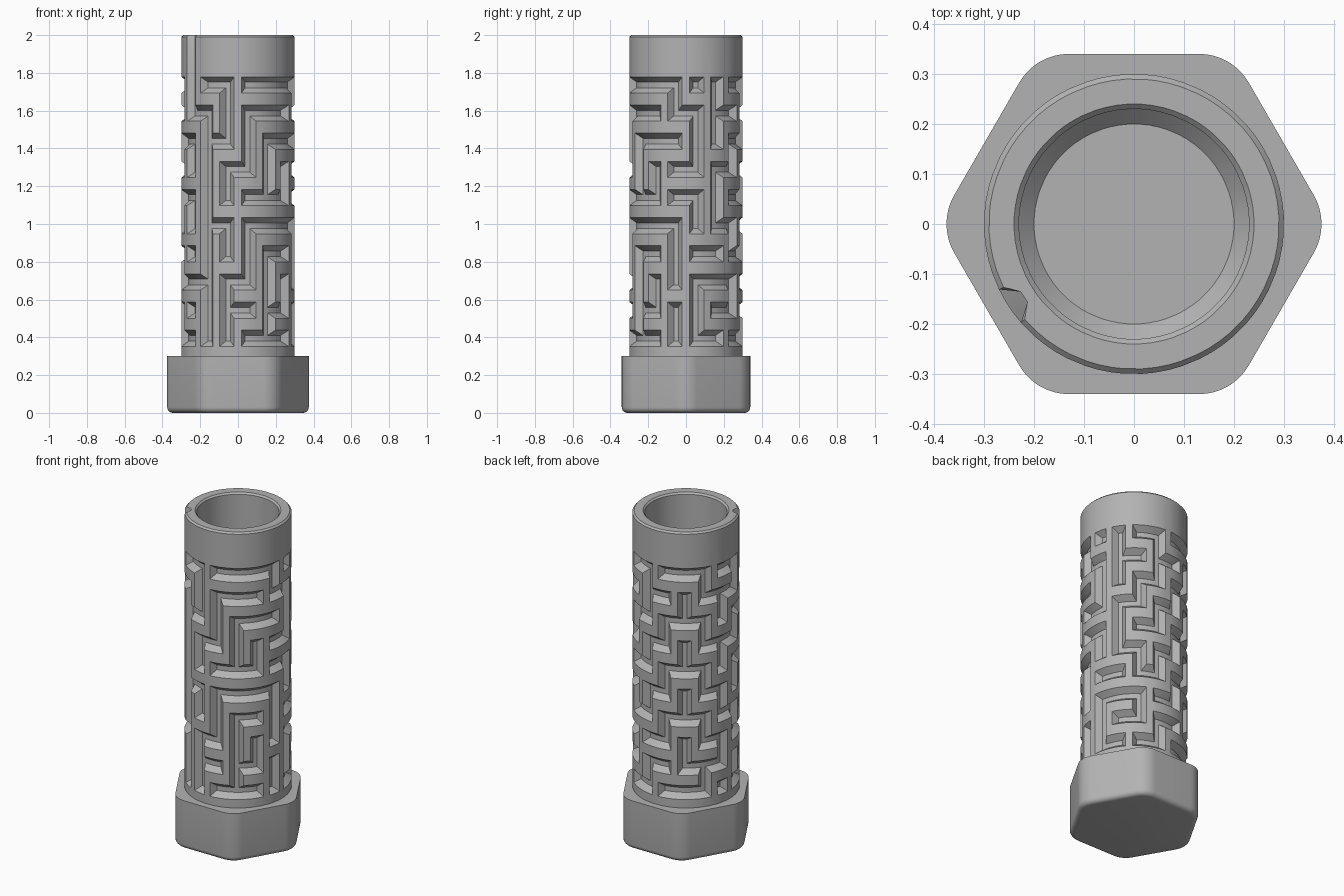
import bpy, bmesh, math

if "Cube" in bpy.data.objects:
    bpy.data.objects.remove(bpy.data.objects["Cube"])

grey = bpy.data.materials.new("light grey")
grey.use_nodes = True
colour = (0.45, 0.45, 0.45, 1)
grey.diffuse_color = colour
grey.node_tree.nodes["Principled BSDF"].inputs["Base Color"].default_value = colour

# Maze, top row first: passages to the next column, then passages down a row
ACROSS = [
    ".-.---...-.--.-.", "-..--.-.-.-..--.", ".-..--...-.--..-", "..-...-.-.-..--.",
    "...--.-..-.--..-", ".-.---..-.-..-..", "....-..-.-.--.-.", "-.-....--.-..-.-",
    "..-.-...-.-.--..", "...--..-.-.--..-"]
DOWN = [
    "|.|...|.|.|..|.|", ".|||...||.|.|.|.", "||.||..|.|.|.|.|", ".||.||..|.|.|.|.",
    "||.....||..|.|.|", ".|||..|..||.|.|.", ".|.||.|....|.|.|", ".||.||.|.|..|.|.",
    ".||.|.||..|..|.|", "................"]
COLS, ROWS = 16, 10
R_OUT, R_FLOOR = 0.30, 0.264
TOP_Z, ROW_STEP = 1.736, 0.149
FIRST_ANGLE = math.radians(213.5)
LIP, FLAT = 0.043, 0.015          # half widths of a groove at its lip and floor
COL_OFFSETS = [-0.040, -0.014, 0.014, 0.040]


def make_object(name, bm):
    bmesh.ops.recalc_face_normals(bm, faces=bm.faces)
    mesh = bpy.data.meshes.new(name)
    bm.to_mesh(mesh)
    bm.free()
    obj = bpy.data.objects.new(name, mesh)
    bpy.context.collection.objects.link(obj)
    mesh.materials.append(grey)
    bpy.ops.object.select_all(action='DESELECT')
    obj.select_set(True)
    bpy.context.view_layer.objects.active = obj
    bpy.ops.object.shade_smooth_by_angle(angle=math.radians(25))
    return obj


def is_cut(row, j, col, i):
    """Whether a grid point (j down its row, i across its column) is on the groove floor."""
    mid_i, mid_j = i in (1, 2), j in (1, 2)
    if mid_i and mid_j:
        return True
    if mid_i:
        if j == 0:
            return col == 0 if row == 0 else DOWN[row - 1][col] == "|"
        return DOWN[row][col] == "|"
    if mid_j:
        return ACROSS[row][col if i == 3 else col - 1] == "-"
    return False


# Maze tube: rings from the bore floor, over the rim and down the outside
points = [(c, i) for c in range(COLS) for i in range(4)]
angles = [FIRST_ANGLE + math.tau * c / COLS + COL_OFFSETS[i] / R_OUT for c, i in points]
rings = []
for r, z in [(0.20, 0.06), (0.23, 0.09), (0.23, 1.99), (0.24, 2.0)]:
    rings.append((z, [r] * len(points)))
for r, z in [(0.29, 2.0), (R_OUT, 1.99)]:
    rings.append((z, [R_FLOOR if c == 0 and i in (1, 2) else r for c, i in points]))
for row in range(ROWS):
    for j, dz in enumerate([LIP, FLAT, -FLAT, -LIP]):
        rings.append((TOP_Z - row * ROW_STEP + dz,
                      [R_FLOOR if is_cut(row, j, c, i) else R_OUT for c, i in points]))
rings.append((0.29, [R_OUT] * len(points)))

bm = bmesh.new()
grid = [[bm.verts.new((r * math.cos(a), r * math.sin(a), z)) for r, a in zip(radii, angles)]
        for z, radii in rings]
bm.faces.new(grid[0])
n = len(points)
for k in range(len(rings) - 1):
    for u in range(n):
        a, b = grid[k][u], grid[k][(u + 1) % n]
        c, d = grid[k + 1][(u + 1) % n], grid[k + 1][u]
        radii = [rings[k][1][u], rings[k][1][(u + 1) % n],
                 rings[k + 1][1][(u + 1) % n], rings[k + 1][1][u]]
        # Mitre groove corners along the diagonal from lip to floor
        if k >= 5 and radii.count(R_FLOOR) in (1, 3):
            if (radii[0] == R_FLOOR) != (radii[2] == R_FLOOR):
                bm.faces.new((a, b, c))
                bm.faces.new((a, c, d))
            else:
                bm.faces.new((a, b, d))
                bm.faces.new((b, c, d))
        else:
            bm.faces.new((a, b, c, d))
make_object("maze_tube", bm)

# Hexagonal base with rounded corners and a rounded lower edge
CORNER_DIST, CORNER_R, EDGE_R, STEPS = 0.26, 0.115, 0.03, 8


def hexagon(bm, inset, z):
    ring = []
    for corner in range(6):
        mid = corner * math.pi / 3
        for s in range(STEPS + 1):
            a = mid + math.radians(-30 + 60 * s / STEPS)
            r = CORNER_R - inset
            ring.append(bm.verts.new((CORNER_DIST * math.cos(mid) + r * math.cos(a),
                                      CORNER_DIST * math.sin(mid) + r * math.sin(a), z)))
    return ring


bm = bmesh.new()
loops = []
for s in range(6):
    t = math.pi / 2 * s / 5
    loops.append(hexagon(bm, EDGE_R * (1 - math.sin(t)), EDGE_R * (1 - math.cos(t))))
loops.append(hexagon(bm, 0, 0.30))
# Flat shoulder running in under the tube wall
inner = []
for v in loops[-1]:
    p = v.co.xy.normalized() * 0.26
    inner.append(bm.verts.new((p.x, p.y, 0.30)))
loops.append(inner)
bm.faces.new(loops[0])
for low, high in zip(loops, loops[1:]):
    for u in range(len(low)):
        w = (u + 1) % len(low)
        bm.faces.new((low[u], low[w], high[w], high[u]))
make_object("hex_base", bm)
